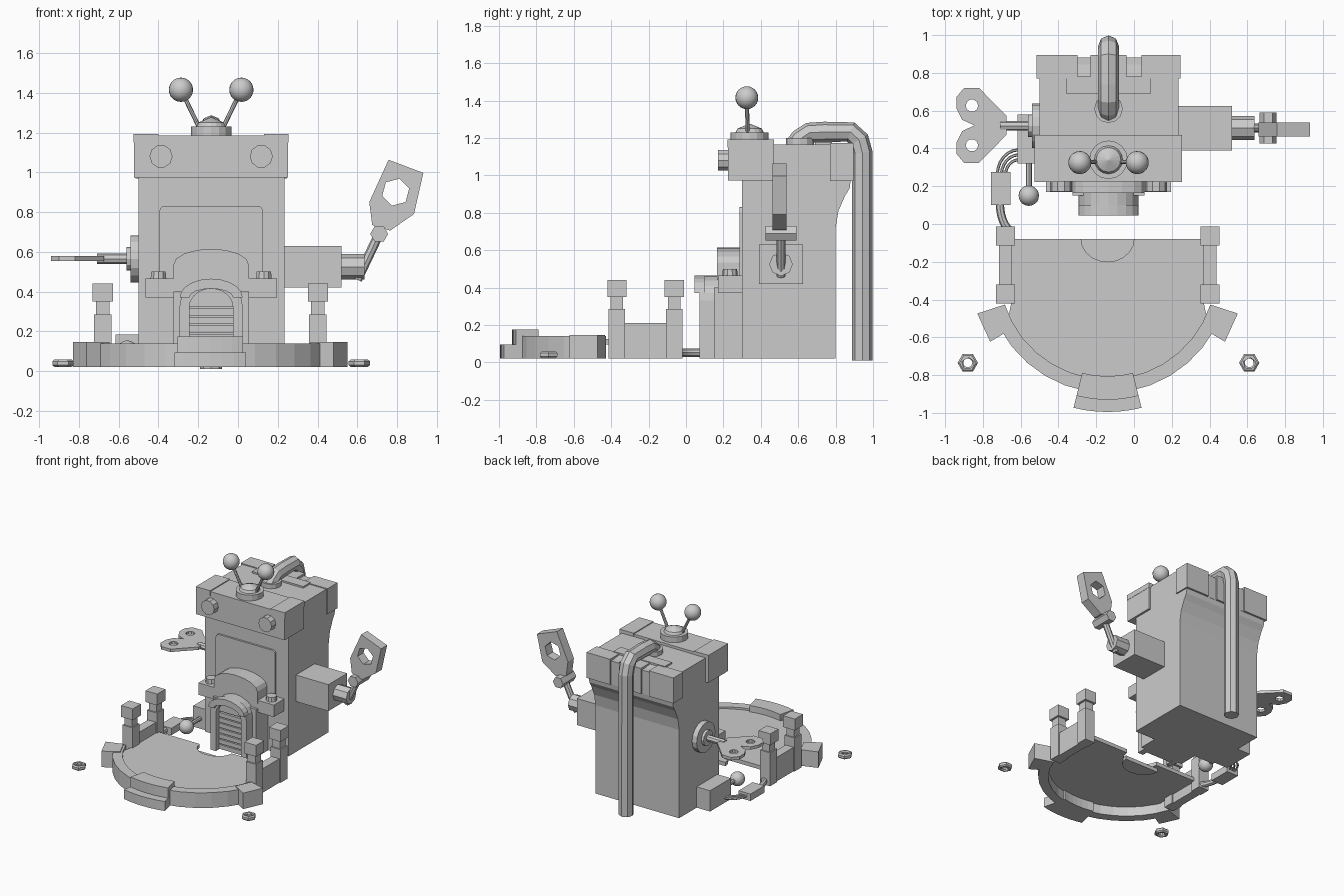
import bpy, bmesh
from math import sin, cos, pi, radians
from mathutils import Vector

if "Cube" in bpy.data.objects:
    bpy.data.objects.remove(bpy.data.objects["Cube"])

GREY = (0.6, 0.6, 0.6, 1)
grey = bpy.data.materials.new("plain grey")
grey.use_nodes = True
grey.diffuse_color = GREY
grey.node_tree.nodes["Principled BSDF"].inputs["Base Color"].default_value = GREY
CX = -0.135  # middle of the building


def finish(name, bm, smooth=False):
    bmesh.ops.remove_doubles(bm, verts=bm.verts, dist=1e-5)
    bmesh.ops.recalc_face_normals(bm, faces=bm.faces)
    for f in bm.faces:
        f.smooth = smooth
        f.material_index = 0
    me = bpy.data.meshes.new(name)
    bm.to_mesh(me)
    bm.free()
    me.materials.clear()
    me.materials.append(grey)
    ob = bpy.data.objects.new(name, me)
    bpy.context.collection.objects.link(ob)
    return ob


def box(name, x0, x1, y0, y1, z0, z1):
    bm = bmesh.new()
    bmesh.ops.create_cube(bm, size=1)
    for v in bm.verts:
        v.co = ((x0 + x1) / 2 + v.co.x * (x1 - x0), (y0 + y1) / 2 + v.co.y * (y1 - y0),
                (z0 + z1) / 2 + v.co.z * (z1 - z0))
    return finish(name, bm)


def from_curve(name, cu, smooth=False, place=None):
    tmp = bpy.data.objects.new("tmp", cu)
    bpy.context.collection.objects.link(tmp)
    bpy.context.view_layer.update()
    me = bpy.data.meshes.new_from_object(tmp.evaluated_get(bpy.context.evaluated_depsgraph_get()))
    bm = bmesh.new()
    bm.from_mesh(me)
    bpy.data.objects.remove(tmp)
    bpy.data.meshes.remove(me)
    if place:
        for v in bm.verts:
            v.co = place(*v.co)
    return finish(name, bm, smooth)


def spline(cu, pts, closed):
    s = cu.splines.new("POLY")
    s.points.add(len(pts) - 1)
    for p, co in zip(s.points, pts):
        p.co = (*co, 1) if len(co) == 3 else (*co, 0, 1)
    s.use_cyclic_u = closed


def plate(name, loops, axis, a, b):
    """Flat outline, with any holes, extruded from a to b along an axis."""
    cu = bpy.data.curves.new(name, "CURVE")
    cu.dimensions, cu.fill_mode, cu.extrude = "2D", "BOTH", (b - a) / 2
    for pts in loops:
        spline(cu, pts, True)
    m = (a + b) / 2
    place = {"x": lambda u, v, w: (w + m, u, v), "y": lambda u, v, w: (u, w + m, v),
             "z": lambda u, v, w: (u, v, w + m)}[axis]
    return from_curve(name, cu, False, place)


def tube(name, path, r, sides=8, smooth=False):
    cu = bpy.data.curves.new(name, "CURVE")
    cu.dimensions, cu.bevel_depth, cu.use_fill_caps = "3D", r, True
    cu.bevel_resolution = (sides - 4) // 2
    spline(cu, path, False)
    return from_curve(name, cu, smooth)


def cone(name, x, y, z0, z1, r0, r1, n=16):
    bm = bmesh.new()
    bmesh.ops.create_cone(bm, cap_ends=True, segments=n, radius1=r0, radius2=r1, depth=z1 - z0)
    bmesh.ops.translate(bm, verts=bm.verts, vec=(x, y, (z0 + z1) / 2))
    return finish(name, bm)


def ball(name, co, r):
    bm = bmesh.new()
    bmesh.ops.create_uvsphere(bm, u_segments=20, v_segments=12, radius=r)
    bmesh.ops.translate(bm, verts=bm.verts, vec=co)
    return finish(name, bm, True)


def arc(cx, cy, rx, ry, a0, a1, n):
    return [(cx + rx * cos(radians(a0 + (a1 - a0) * i / n)),
             cy + ry * sin(radians(a0 + (a1 - a0) * i / n))) for i in range(n + 1)]


def ring(cx, cy, r, n, start=0):
    return arc(cx, cy, r, r, start, start + 360, n)[:-1]


def arch(hw, z0, spring, top, n=10):
    return [(CX + hw, z0)] + arc(CX, spring, hw, top - spring, 0, 180, n) + [(CX - hw, z0)]


def sector(r0, r1, a0, a1, n):
    return arc(-0.14, -0.25, r1, r1, a0, a1, n) + arc(-0.14, -0.25, r0, r0, a1, a0, n)


# Tower body with a flared back
plate("tower_body", [[(0.3, 0.02), (0.8, 0.02), (0.8, 0.72), (0.815, 0.81), (0.85, 0.89), (0.875, 0.93),
                      (0.88, 0.97), (0.88, 1.15), (0.77, 1.165), (0.3, 1.165)]], "x", -0.5, 0.235)
box("crown_base", -0.51, 0.24, 0.77, 0.882, 0.97, 1.155)
for i, (a, b) in enumerate([(-0.515, -0.3), (-0.23, -0.04), (0.04, 0.246)]):
    box(f"crown_block_{i}", a, b, 0.77, 0.895, 0.97, 1.172)
box("crown_step", -0.36, 0.09, 0.69, 0.78, 1.1, 1.178)

# Head, eyes, dome and antennas
box("head", -0.524, 0.252, 0.225, 0.468, 0.973, 1.185)
for side, x0, x1 in (("right", -0.526, -0.4), ("left", 0.13, 0.254)):
    box(f"{side}_head_corner", x0, x1, 0.223, 0.47, 1.15, 1.192)
cone("dome_base", CX, 0.34, 1.18, 1.23, 0.102, 0.102)
cone("dome_collar", CX, 0.34, 1.23, 1.25, 0.075, 0.065)
cone("dome_tip", CX, 0.34, 1.25, 1.275, 0.065, 0.005)
for side, s in (("right", -1), ("left", 1)):
    tube(f"{side}_eye", [(CX + s * 0.252, 0.172, 1.08), (CX + s * 0.252, 0.25, 1.08)], 0.058, 10)
    tube(f"{side}_antenna_stem", [(CX + s * 0.06, 0.33, 1.225), (CX + s * 0.152, 0.325, 1.415)], 0.011)
    ball(f"{side}_antenna_ball", (CX + s * 0.152, 0.325, 1.415), 0.061)

# Back pipe
cone("pipe_flange", CX, 0.61, 1.16, 1.2, 0.075, 0.075, 12)
tube("back_pipe", [(CX, y, z) for y, z in [(0.585, 1.16), (0.61, 1.195), (0.66, 1.228), (0.74, 1.232),
     (0.88, 1.232), (0.925, 1.19), (0.943, 1.12), (0.943, 0.01)]], 0.055, 8)

# Front panel and gate
plate("front_panel", [[(-0.395, 0.4), (0.125, 0.4)] + arc(0.1, 0.805, 0.025, 0.025, 0, 90, 3)
                      + arc(-0.37, 0.805, 0.025, 0.025, 90, 180, 3)], "y", 0.285, 0.31)
plate("gate_pediment", [arch(0.19, 0.44, 0.535, 0.615, 8)], "y", 0.165, 0.31)
box("gate_lintel", -0.466, 0.195, 0.17, 0.31, 0.37, 0.465)
box("gate_housing", -0.325, 0.055, 0.15, 0.31, 0.02, 0.4)
opening = arch(0.11, 0.02, 0.32, 0.415)
plate("gate_arch", [arch(0.158, 0.02, 0.33, 0.465) + opening[::-1]], "y", 0.072, 0.18)
plate("gate_arch_crown", [arch(0.158, 0.37, 0.371, 0.465)[1:-1]
                          + arc(CX, 0.37, 0.11, 0.045, 180, 0, 8)], "y", 0.045, 0.1)
plate("gate_shutter_top", [arch(0.11, 0.325, 0.33, 0.415)], "y", 0.11, 0.17)
for i in range(7):
    z = 0.025 + i * 0.0425
    box(f"shutter_slat_{i}", CX - 0.11, CX + 0.11, 0.11, 0.16, z, z + 0.034)
for side, s in (("right", -1), ("left", 1)):
    cone(f"{side}_gate_knob", CX + s * 0.265, 0.235, 0.46, 0.5, 0.042, 0.038, 10)

# Left arm with spanner
box("shoulder", 0.22, 0.52, 0.39, 0.625, 0.42, 0.63)
tube("arm_socket", [(0.5, 0.508, 0.525), (0.637, 0.508, 0.525)], 0.063, 8)
tube("forearm", [(0.6, 0.508, 0.46), (0.7, 0.508, 0.67)], 0.024, 8)
plate("wrist", [ring(0.71, 0.69, 0.045, 6)], "y", 0.425, 0.59)
plate("spanner_head", [[(0.757, 1.063), (0.932, 0.997), (0.885, 0.79), (0.765, 0.707), (0.675, 0.735),
                        (0.66, 0.85)], ring(0.793, 0.9, 0.07, 6, 15)], "y", 0.462, 0.537)

# Winding key on the right side
tube("key_disc", [(-0.49, 0.52, 0.565), (-0.54, 0.52, 0.565)], 0.118, 16)
tube("key_boss", [(-0.53, 0.52, 0.565), (-0.56, 0.52, 0.565)], 0.06, 12)
tube("key_shaft", [(-0.55, 0.52, 0.565), (-0.71, 0.52, 0.565)], 0.026)
half = [(-0.675, 0.05), (-0.82, 0.198), (-0.9, 0.198), (-0.94, 0.15), (-0.94, 0.09), (-0.91, 0.03)]
outline = [(x, 0.522 + y) for x, y in half] + [(-0.845, 0.522)] + [(x, 0.522 - y) for x, y in half[::-1]]
plate("key_handle", [outline, ring(-0.858, 0.627, 0.033, 10), ring(-0.858, 0.417, 0.033, 10)],
      "z", 0.555, 0.578)

# Switch box, lever, cables and plug
box("switch_box", -0.617, -0.49, 0.32, 0.58, 0.02, 0.185)
tube("lever", [(-0.557, 0.34, 0.1), (-0.557, 0.15, 0.1)], 0.016)
ball("lever_knob", (-0.557, 0.15, 0.1), 0.054)
for i in range(3):
    w = i * 0.022
    tube(f"wire_{i}", [(x, y, 0.055) for x, y in
         arc(-0.61, 0.26, 0.07 + w, 0.08 + w * 1.2, 90, 180, 6)], 0.008, 6)
box("cable_plug", -0.758, -0.655, 0.1, 0.275, 0.025, 0.08)
tube("cable", [(x, y, 0.052) for x, y in arc(-0.62, 0.11, 0.09, 0.16, 180, 245, 6)], 0.022)

# Courtyard floor, rim and clamps
floor = ([(0.37, -0.08), (0.37, -0.42)] + arc(-0.14, -0.25, 0.58, 0.58, -25, -155, 20)
         + [(-0.65, -0.42), (-0.65, -0.08)] + arc(-0.14, -0.08, 0.14, 0.12, 180, 360, 10))
plate("yard_floor", [floor], "z", 0.095, 0.125)
plate("yard_step", [arc(-0.14, -0.08, 0.15, 0.13, 180, 360, 10)], "z", 0.04, 0.07)
plate("yard_rim", [sector(0.572, 0.645, -162, -18, 14)], "z", 0.02, 0.14)
plate("right_clamp", [sector(0.59, 0.725, -162, -149, 1)], "z", 0.02, 0.147)
plate("left_clamp", [sector(0.59, 0.725, -31, -18, 1)], "z", 0.02, 0.147)
plate("front_lip_top", [sector(0.555, 0.68, -104, -76, 6)], "z", 0.02, 0.175)
plate("front_lip_step", [sector(0.6, 0.745, -104, -76, 6)], "z", 0.02, 0.095)

# Side walls, posts and loose nuts
for side, x, nx in (("right", -0.68, -0.88), ("left", 0.402, 0.61)):
    box(f"{side}_wall", x - 0.035, x + 0.035, -0.36, -0.08, 0.02, 0.21)
    for end, y in (("front", -0.37), ("back", -0.063)):
        for part, h, z0, z1 in (("shaft", 0.044, 0.02, 0.285), ("neck", 0.034, 0.285, 0.35),
                                ("cap", 0.051, 0.35, 0.44)):
            box(f"{side}_{end}_post_{part}", x - h, x + h, y - h, y + h, z0, z1)
    nut = plate(f"{side}_nut", [ring(nx, -0.735, 0.054, 6), ring(nx, -0.735, 0.024, 10)], "z", 0.022, 0.058)
    bev = nut.modifiers.new("soft edges", "BEVEL")
    bev.width, bev.limit_method, bev.angle_limit = 0.012, "ANGLE", radians(70)
